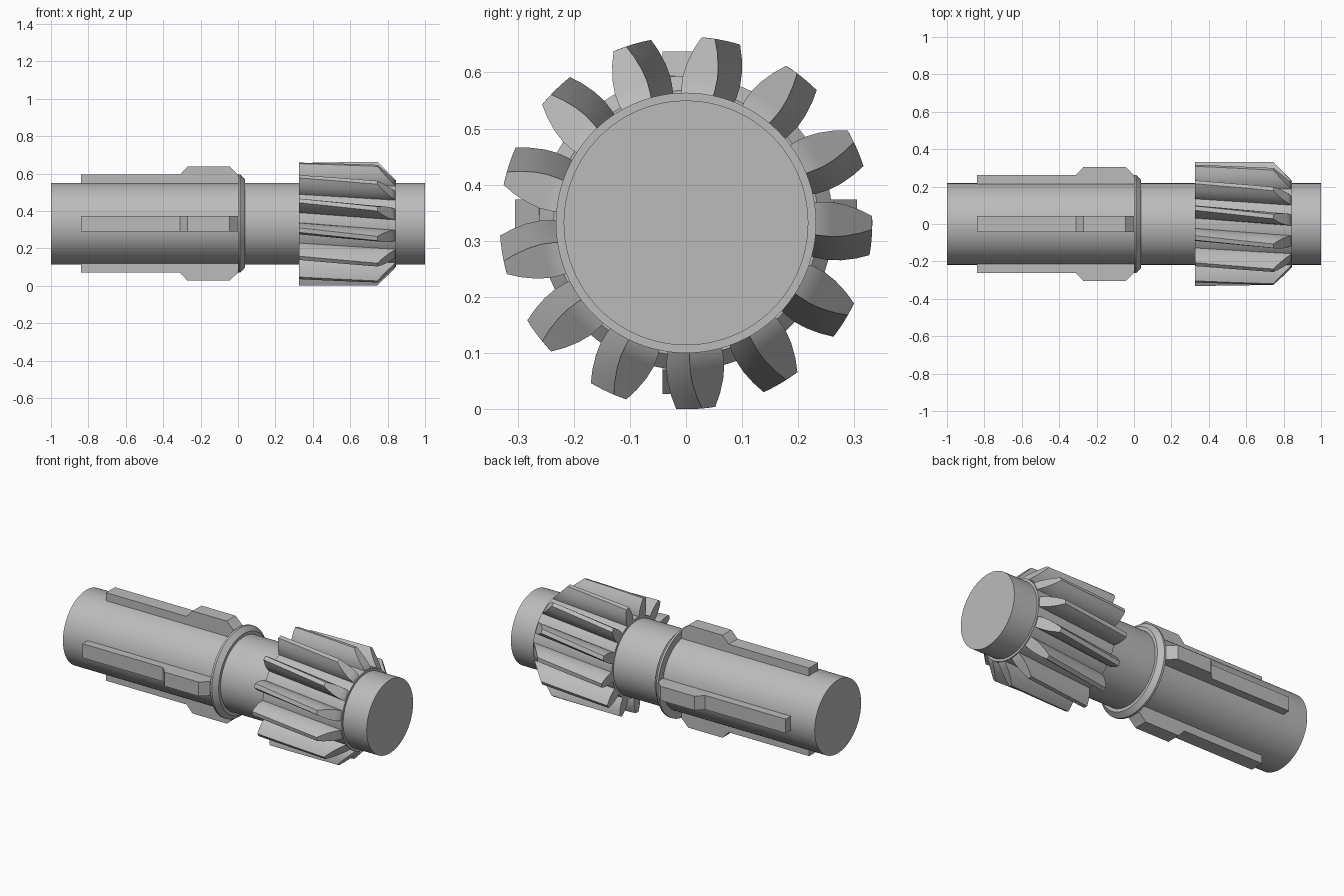
import bpy, bmesh, math
from mathutils import Matrix

AXIS_Z = 0.332
TIP_R, HUB_R, SHAFT_R = 0.332, 0.232, 0.218
GEAR_BACK, CHAMFER_X = 0.325, 0.745
TEETH, HELIX = 13, 0.33

cube = bpy.data.objects.get("Cube")
if cube:
    bpy.data.objects.remove(cube, do_unlink=True)

steel = bpy.data.materials.new("steel grey")
steel.use_nodes = True
steel.diffuse_color = (0.5, 0.5, 0.5, 1)
steel.node_tree.nodes["Principled BSDF"].inputs["Base Color"].default_value = (0.5, 0.5, 0.5, 1)


def finish(bm, name):
    """Turn a bmesh into a named object on the shaft axis."""
    bmesh.ops.recalc_face_normals(bm, faces=bm.faces)
    mesh = bpy.data.meshes.new(name)
    bm.to_mesh(mesh)
    bm.free()
    mesh.materials.append(steel)
    mesh.shade_smooth()
    mesh.set_sharp_from_angle(angle=math.radians(28))
    obj = bpy.data.objects.new(name, mesh)
    obj.location.z = AXIS_Z
    bpy.context.collection.objects.link(obj)
    return obj


def lathe(name, profile, steps=96):
    """Revolve (x, radius) points round the x axis and cap the ends."""
    bm = bmesh.new()
    rings = []
    for x, r in profile:
        angles = [2 * math.pi * i / steps for i in range(steps)]
        rings.append([bm.verts.new((x, r * math.sin(a), r * math.cos(a))) for a in angles])
    for a, b in zip(rings, rings[1:]):
        for i in range(steps):
            j = (i + 1) % steps
            bm.faces.new((a[i], a[j], b[j], b[i]))
    bm.faces.new(rings[0])
    bm.faces.new(rings[-1])
    return finish(bm, name)


# Shaft, collar and gear hub
lathe("shaft", [(-1, SHAFT_R), (1, SHAFT_R)])
lathe("collar", [(0, 0.2), (0, 0.262), (0.012, 0.262), (0.038, 0.236), (0.038, 0.2)])
lathe("gear_hub", [(GEAR_BACK, HUB_R), (0.845, HUB_R)])

# Four stepped keys along the shaft
key_profile = [(-0.84, 0.18), (-0.84, 0.262), (-0.31, 0.262), (-0.27, 0.305),
               (-0.045, 0.305), (0, 0.262), (0, 0.18)]
for k, side in enumerate(("top", "back", "bottom", "front")):
    bm = bmesh.new()
    face = bm.faces.new([bm.verts.new((x, -0.042, r)) for x, r in key_profile])
    ext = bmesh.ops.extrude_face_region(bm, geom=[face])
    moved = [v for v in ext["geom"] if isinstance(v, bmesh.types.BMVert)]
    bmesh.ops.translate(bm, verts=moved, vec=(0, 0.084, 0))
    bm.transform(Matrix.Rotation(-k * math.pi / 2, 4, "X"))
    finish(bm, "key_" + side)

# Helical teeth: (radius, half width), with front ends cut to a cone
flank = [(0.215, 0.026), (0.24, 0.03), (0.262, 0.031), (0.285, 0.028),
         (0.31, 0.021), (TIP_R, 0.012)]
SLICES = 6
bm = bmesh.new()
for t in range(TEETH):
    start = 0.12 + t * 2 * math.pi / TEETH
    rings = []
    for s in range(SLICES + 1):
        ring = []
        outline = [(r, -w) for r, w in flank] + [(r, w) for r, w in reversed(flank)]
        for r, w in outline:
            end = min(0.845, CHAMFER_X + TIP_R - r)
            x = GEAR_BACK + (end - GEAR_BACK) * s / SLICES
            a = start + HELIX * (CHAMFER_X - x) + w / r
            ring.append(bm.verts.new((x, r * math.sin(a), r * math.cos(a))))
        rings.append(ring)
    n = len(rings[0])
    for a, b in zip(rings, rings[1:]):
        for i in range(n):
            j = (i + 1) % n
            bm.faces.new((a[i], a[j], b[j], b[i]))
    for ring in (rings[0], rings[-1]):
        for i in range(len(flank) - 1):
            bm.faces.new((ring[i], ring[i + 1], ring[n - 2 - i], ring[n - 1 - i]))
finish(bm, "gear_teeth")
